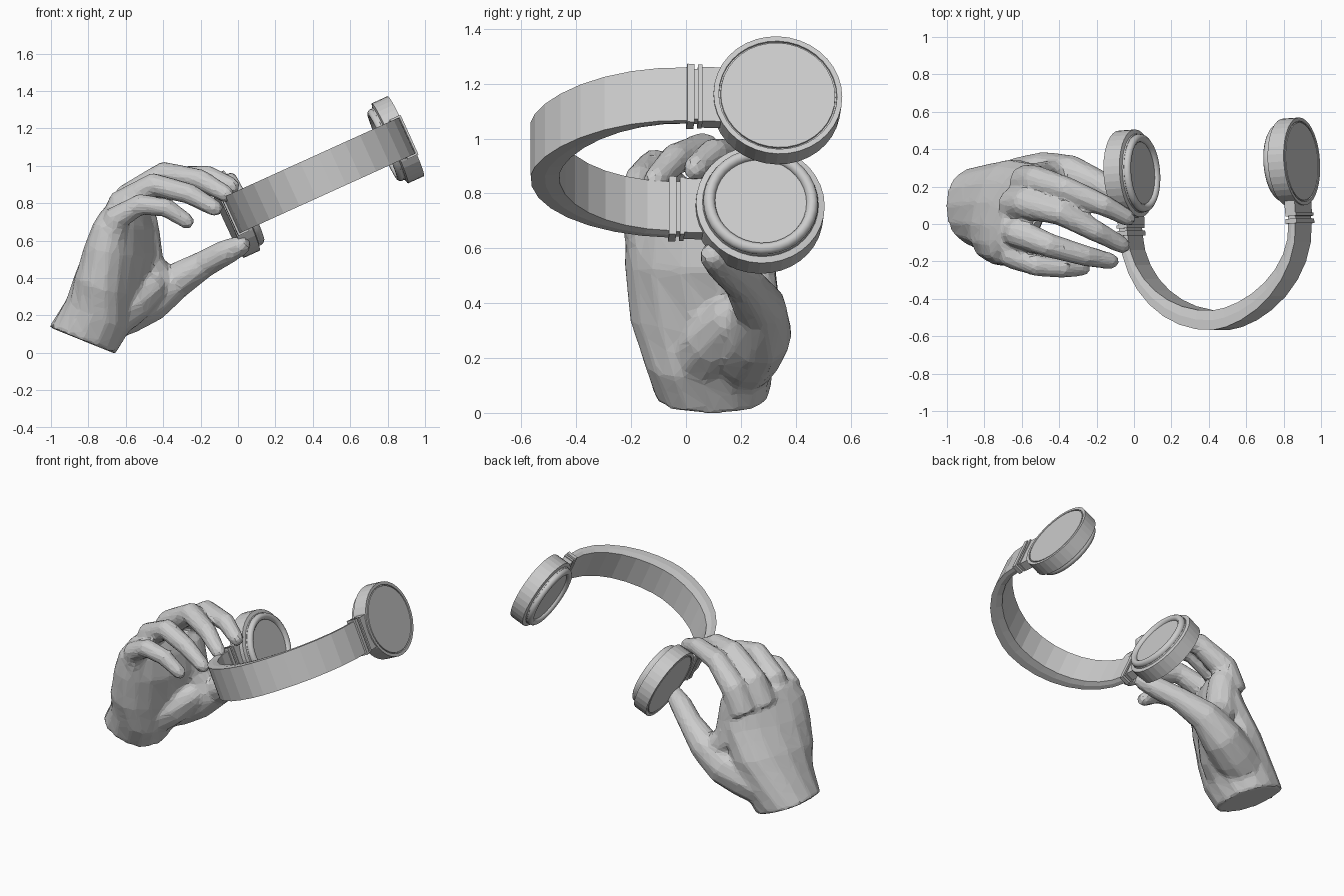
import bpy, bmesh
from math import sin, cos, pi, radians, copysign
from mathutils import Matrix, Vector

cube = bpy.data.objects.get("Cube")
if cube:
    bpy.data.objects.remove(cube, do_unlink=True)

grey = bpy.data.materials.new("plain grey")
grey.use_nodes = True
grey.diffuse_color = (0.6, 0.6, 0.6, 1)
grey.node_tree.nodes["Principled BSDF"].inputs["Base Color"].default_value = (0.6, 0.6, 0.6, 1)


def add_loft(bm, rings, cyclic=False):
    """Skin a list of equal rings, capping both ends unless cyclic."""
    loops = [[bm.verts.new(p) for p in ring] for ring in rings]
    pairs = list(zip(loops, loops[1:]))
    if cyclic:
        pairs.append((loops[-1], loops[0]))
    else:
        bm.faces.new(loops[0])
        bm.faces.new(loops[-1])
    n = len(loops[0])
    for a, b in pairs:
        for i in range(n):
            j = (i + 1) % n
            bm.faces.new((a[i], a[j], b[j], b[i]))


def finish(name, bm, matrix=None, smooth=False):
    bmesh.ops.recalc_face_normals(bm, faces=bm.faces)
    mesh = bpy.data.meshes.new(name)
    bm.to_mesh(mesh)
    bm.free()
    mesh.materials.append(grey)
    for poly in mesh.polygons:
        poly.use_smooth = smooth
    obj = bpy.data.objects.new(name, mesh)
    bpy.context.scene.collection.objects.link(obj)
    if matrix:
        obj.matrix_world = matrix
    return obj


def soft_power(value, power):
    return copysign(abs(value) ** power, value)


# ---------- headphones, built flat and then tilted ----------
frame = (Matrix.Translation((0.416, 0.30, 0.94))
         @ Matrix.Rotation(radians(-24.4), 4, 'Y')
         @ Matrix.Rotation(radians(3.8), 4, 'Z'))


def lathe(name, side, profile, cyclic=False, smooth=False, steps=36):
    """Turn (radius, depth) pairs about the cup axis."""
    bm = bmesh.new()
    rings = [[(side * (0.53 - d), r * cos(2 * pi * k / steps), r * sin(2 * pi * k / steps))
              for k in range(steps)] for r, d in profile]
    add_loft(bm, rings, cyclic)
    finish(name, bm, frame, smooth)


def boxes(name, items):
    bm = bmesh.new()
    for centre, size in items:
        m = Matrix.Translation(centre) @ Matrix.Diagonal((*size, 1))
        bmesh.ops.create_cube(bm, size=1, matrix=m)
    finish(name, bm, frame)


# headband: hard outer strip with a chamfered inner cushion, flatter on one half
def band_ring(angle):
    power = 1.0 if angle < pi / 2 else 1.2
    reach = soft_power(cos(angle), power)

    def point(t, w):
        return (-(0.518 - 0.045 * t) * reach, -0.325 - (0.543 - 0.105 * t) * sin(angle), w)
    section = [(0, 0.106), (0.5, 0.106), (1, 0.098)]
    return [point(t, w) for t, w in section] + [point(t, -w) for t, w in reversed(section)]


bm = bmesh.new()
add_loft(bm, [band_ring(pi * k / 16) for k in range(17)])
finish("headband", bm, frame)

for side, label in ((1, "left"), (-1, "right")):
    # cup shell with a thin groove on its outer face
    lathe(label + "_cup_shell", side,
          [(0.209, 0), (0.21, 0.008), (0.215, 0.008), (0.216, 0),
           (0.235, 0), (0.235, 0.094), (0.212, 0.1), (0.21, 0.108)])
    # round cushion and the speaker disc inside it
    lathe(label + "_cushion", side,
          [(0.188 + 0.022 * cos(2 * pi * k / 10), 0.115 + 0.024 * sin(2 * pi * k / 10))
           for k in range(10)], cyclic=True, smooth=True)
    lathe(label + "_speaker_disc", side, [(0.174, 0.1), (0.174, 0.118)])
    # hinge collars, neck and the arm into the cup
    x = side * 0.497
    boxes(label + "_hinge",
          [((x, -0.318, 0), (0.064, 0.026, 0.232)),
           ((x, -0.295, 0), (0.045, 0.04, 0.2)),
           ((x, -0.283, 0), (0.062, 0.016, 0.228)),
           ((side * 0.492, -0.215, 0), (0.06, 0.12, 0.216))])

# ---------- hand ----------
bm = bmesh.new()

# palm: boxy oval sections (centre, half width, half thickness, yaw, tilt)
sections = [((-0.833, 0.095, 0.066), 0.21, 0.192, 0, 22),
            ((-0.75, 0.085, 0.20), 0.242, 0.19, 7, 24),
            ((-0.695, 0.07, 0.36), 0.285, 0.17, 18, 20),
            ((-0.63, 0.05, 0.55), 0.295, 0.15, 26, 12),
            ((-0.61, 0.04, 0.68), 0.28, 0.12, 25, 5),
            ((-0.60, 0.05, 0.77), 0.22, 0.09, 23, 0)]
rings = []
for centre, half_w, half_t, yaw, tilt in sections:
    q, f = radians(yaw), radians(tilt)
    across = Vector((sin(q), cos(q), 0))
    through = Vector((cos(q) * cos(f), -sin(q) * cos(f), -sin(f)))
    rings.append([Vector(centre)
                  + across * half_w * soft_power(cos(2 * pi * k / 16), 0.88)
                  + through * half_t * soft_power(sin(2 * pi * k / 16), 0.88)
                  for k in range(16)])
add_loft(bm, rings)


def add_digit(bm, path):
    """Round tube through (x, y, z, radius) points with a blunt tip."""
    pts = [(Vector(p[:3]), p[3]) for p in path]
    end, r = pts[-1]
    ahead = (end - pts[-2][0]).normalized()
    pts.append((end + ahead * r * 0.75, r * 0.6))
    rings = []
    for i, (p, r) in enumerate(pts):
        run = pts[min(i + 1, len(pts) - 1)][0] - pts[max(i - 1, 0)][0]
        turn = run.to_track_quat('Z', 'Y')
        rings.append([p + turn @ Vector((r * cos(2 * pi * k / 10), r * sin(2 * pi * k / 10), 0))
                      for k in range(10)])
    add_loft(bm, rings)


# index, middle, ring and little fingers, then the thumb
digits = [
    [(-0.58, 0.22, 0.66, 0.10), (-0.52, 0.23, 0.81, 0.083), (-0.36, 0.185, 0.935, 0.068),
     (-0.16, 0.10, 0.945, 0.058), (-0.03, 0.03, 0.89, 0.046)],
    [(-0.64, 0.10, 0.68, 0.10), (-0.58, 0.11, 0.83, 0.084), (-0.39, 0.06, 0.958, 0.069),
     (-0.20, -0.04, 0.925, 0.058), (-0.06, -0.115, 0.845, 0.046)],
    [(-0.66, -0.04, 0.65, 0.095), (-0.62, -0.05, 0.80, 0.079), (-0.45, -0.115, 0.90, 0.066),
     (-0.26, -0.17, 0.85, 0.057), (-0.12, -0.20, 0.77, 0.045)],
    [(-0.68, -0.13, 0.58, 0.09), (-0.65, -0.17, 0.72, 0.072), (-0.52, -0.222, 0.795, 0.059),
     (-0.38, -0.238, 0.775, 0.052), (-0.27, -0.235, 0.70, 0.043)],
    [(-0.75, 0.18, 0.17, 0.13), (-0.60, 0.22, 0.235, 0.14), (-0.47, 0.262, 0.29, 0.128),
     (-0.33, 0.27, 0.385, 0.098), (-0.18, 0.21, 0.475, 0.074), (-0.06, 0.14, 0.54, 0.069),
     (0.02, 0.10, 0.575, 0.055)],
]
# fleshy thumb pad, then the web from the thumb up to the index knuckle
flesh = [
    [(-0.68, 0.06, 0.20, 0.13), (-0.57, 0.11, 0.27, 0.12), (-0.46, 0.18, 0.35, 0.09)],
    [(-0.40, 0.26, 0.37, 0.09), (-0.49, 0.235, 0.47, 0.1), (-0.51, 0.22, 0.60, 0.1),
     (-0.52, 0.22, 0.72, 0.09)],
]
for path in digits + flesh:
    add_digit(bm, path)

hand = finish("hand", bm)

# fuse the parts into one skin, soften the joins, then facet it
fuse = hand.modifiers.new("fuse", 'REMESH')
fuse.mode = 'VOXEL'
fuse.voxel_size = 0.014
soften = hand.modifiers.new("soften", 'SMOOTH')
soften.factor = 0.5
soften.iterations = 6
facet = hand.modifiers.new("facet", 'DECIMATE')
facet.ratio = 0.1
